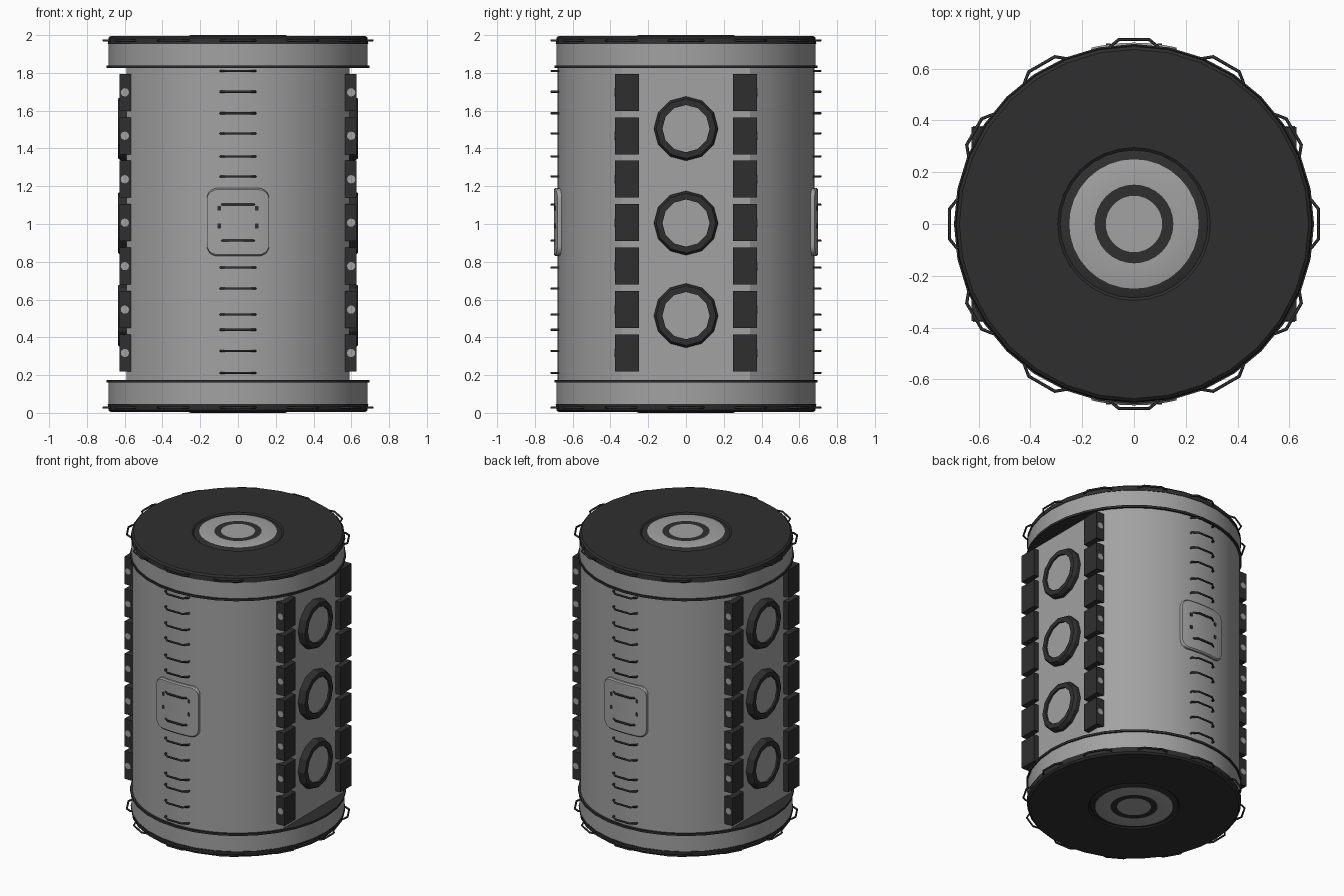
import bpy, bmesh, math
from mathutils import Matrix, Vector

if "Cube" in bpy.data.objects:
    bpy.data.objects.remove(bpy.data.objects["Cube"])


def make_mat(name, c):
    m = bpy.data.materials.new(name)
    m.diffuse_color = (c, c, c, 1)
    m.use_nodes = True
    m.node_tree.nodes["Principled BSDF"].inputs["Base Color"].default_value = m.diffuse_color
    return m


MATS = [make_mat("hull_grey", 0.36), make_mat("charcoal", 0.028)]
GREY, DARK = 0, 1


def finish(name, bm, mat=GREY, smooth=False, recalc=True):
    if recalc:
        bmesh.ops.recalc_face_normals(bm, faces=bm.faces)
    me = bpy.data.meshes.new(name)
    bm.to_mesh(me)
    bm.free()
    ob = bpy.data.objects.new(name, me)
    bpy.context.collection.objects.link(ob)
    for m in MATS:
        me.materials.append(m)
    if mat is not None:
        for p in me.polygons:
            p.material_index = mat
    if smooth:
        bpy.ops.object.select_all(action='DESELECT')
        ob.select_set(True)
        bpy.context.view_layer.objects.active = ob
        bpy.ops.object.shade_smooth_by_angle(angle=math.radians(25))
    return ob


def lathe(bm, profile, mats, n, mtx):
    # revolve (radius, height) points; one colour per profile segment
    rings = []
    for r, z in profile:
        if r == 0:
            rings.append([bm.verts.new(mtx @ Vector((0, 0, z)))] * n)
        else:
            rings.append([bm.verts.new(mtx @ Vector((r * math.cos(2 * math.pi * i / n),
                          r * math.sin(2 * math.pi * i / n), z))) for i in range(n)])
    for a, b, m in zip(rings, rings[1:], mats):
        for i in range(n):
            j = (i + 1) % n
            vs = list(dict.fromkeys((a[i], a[j], b[j], b[i])))
            bm.faces.new(vs).material_index = m


# Hull: cylinder with flat sides at x = +-0.59
R, FLAT = 0.68, 0.59
a0 = math.acos(FLAT / R)
arc = [a0 + (math.pi - 2 * a0) * i / 16 for i in range(17)]
pts = [(R * math.cos(a + s), R * math.sin(a + s)) for s in (0, math.pi) for a in arc]
bm = bmesh.new()
base = bm.faces.new([bm.verts.new((x, y, 0.17)) for x, y in pts])
ext = bmesh.ops.extrude_face_region(bm, geom=[base])
bmesh.ops.translate(bm, vec=(0, 0, 1.66),
                    verts=[v for v in ext["geom"] if isinstance(v, bmesh.types.BMVert)])
finish("hull", bm, GREY, True)

# End caps: seam flange, grey band, dark end plate, grey hub with dark ring
cap = [(0, 0.825), (0.695, 0.825), (0.695, 0.84), (0.686, 0.84), (0.686, 0.953),
       (0.69, 0.953), (0.686, 0.985), (0.674, 0.996), (0.295, 0.996), (0.285, 0.988),
       (0.25, 1.0), (0.152, 1.0), (0.109, 1.0), (0, 1.0)]
cap_mats = [DARK] * 3 + [GREY] + [DARK] * 6 + [GREY, DARK, GREY]
for name, s in (("top_cap", 1), ("bottom_cap", -1)):
    bm = bmesh.new()
    lathe(bm, cap, cap_mats, 32,
          Matrix.Translation((0, 0, 1)) @ Matrix.Diagonal((1, 1, s, 1)))
    finish(name, bm, None, True)

# Portholes on both flat sides: 12-sided dark frame with grey pane
bm = bmesh.new()
frame = [(0, 0), (0.17, 0), (0.17, 0.028), (0.158, 0.047), (0.125, 0.047), (0.125, 0.035), (0, 0.035)]
for s in (1, -1):
    for z in (0.515, 1.005, 1.505):
        lathe(bm, frame, [DARK] * 5 + [GREY], 12,
              Matrix.Translation((s * 0.589, 0, z)) @ Matrix.Rotation(s * math.pi / 2, 4, 'Y'))
finish("portholes", bm, None)

# Columns of dark blocks either side of the portholes, with a small grey stud
blocks, studs = bmesh.new(), bmesh.new()
for sx in (1, -1):
    for sy in (1, -1):
        for i in range(7):
            z = 0.317 + 0.23 * i
            bmesh.ops.create_cube(blocks, size=1, matrix=Matrix.Translation(
                (sx * 0.597, sy * 0.3125, z)) @ Matrix.Diagonal((0.062, 0.125, 0.196, 1)))
            bmesh.ops.create_cone(studs, cap_ends=True, segments=12, radius1=0.022,
                                  radius2=0.022, depth=0.006, matrix=Matrix.Translation(
                (sx * 0.599, sy * 0.375, z)) @ Matrix.Rotation(math.pi / 2, 4, 'X'))
finish("side_blocks", blocks, DARK)
finish("block_studs", studs, GREY)

# Curved rounded hatches, front and back
W, H, C, RO = 0.165, 0.18, 0.055, 0.7
xs = [W - C + C * math.sin(math.pi / 2 * i / 5) for i in range(6)]
xs = [-x for x in reversed(xs)] + [-0.055, 0, 0.055] + xs
bm = bmesh.new()
for s in (1, -1):
    prev = None
    for x in xs:
        d = max(0, abs(x) - (W - C))
        h = H - C + math.sqrt(max(0, C * C - d * d))
        y = s * math.sqrt(RO * RO - x * x)
        y2 = s * (math.sqrt(RO * RO - x * x) - 0.045)
        ring = [bm.verts.new((x, yy, 1.01 + hh)) for yy, hh in
                ((y, -h + 0.008), (y, h - 0.008), (y - s * 0.008, h), (y2, h),
                 (y2, -h), (y - s * 0.008, -h))]
        if prev:
            for i in range(6):
                j = (i + 1) % 6
                bm.faces.new((prev[i], prev[j], ring[j], ring[i]))
        else:
            bm.faces.new(ring)
        prev = ring
    bm.faces.new(prev)
finish("hatches", bm, GREY, True)

# Small dark fittings on the hatches
bm = bmesh.new()
for s in (1, -1):
    for x in (-0.1, 0.1):
        for z in (0.99, 1.083):
            bmesh.ops.create_cube(bm, size=1, matrix=Matrix.Translation(
                (x, s * 0.69, z)) @ Matrix.Diagonal((0.018, 0.012, 0.025, 1)))
finish("hatch_fittings", bm, DARK)


# Bent-wire handles
def handles(name, places):
    cu = bpy.data.curves.new(name, 'CURVE')
    cu.dimensions = '3D'
    cu.bevel_depth = 0.0065
    cu.bevel_resolution = 1
    cu.use_fill_caps = True
    shape = [(-0.085, 0.655), (-0.092, 0.685), (-0.058, 0.712),
             (0.058, 0.712), (0.092, 0.685), (0.085, 0.655)]
    for ang, z in places:
        sp = cu.splines.new('POLY')
        sp.points.add(len(shape) - 1)
        rot = Matrix.Rotation(ang, 3, 'Z')
        for p, (x, y) in zip(sp.points, shape):
            v = rot @ Vector((x, y, z))
            p.co = (v.x, v.y, v.z, 1)
    cu.materials.append(MATS[DARK])
    ob = bpy.data.objects.new(name, cu)
    bpy.context.collection.objects.link(ob)
    bpy.ops.object.select_all(action='DESELECT')
    ob.select_set(True)
    bpy.context.view_layer.objects.active = ob
    bpy.ops.object.convert(target='MESH')


rungs = (0.212, 0.328, 0.44, 0.52, 0.658, 0.769, 0.912,
         1.103, 1.252, 1.358, 1.48, 1.586, 1.70, 1.81)
handles("ladder_rungs", [(a, z) for a in (0, math.pi) for z in rungs])
handles("rim_handles", [(i * math.pi / 6, z) for i in range(12) for z in (0.028, 1.972)])
